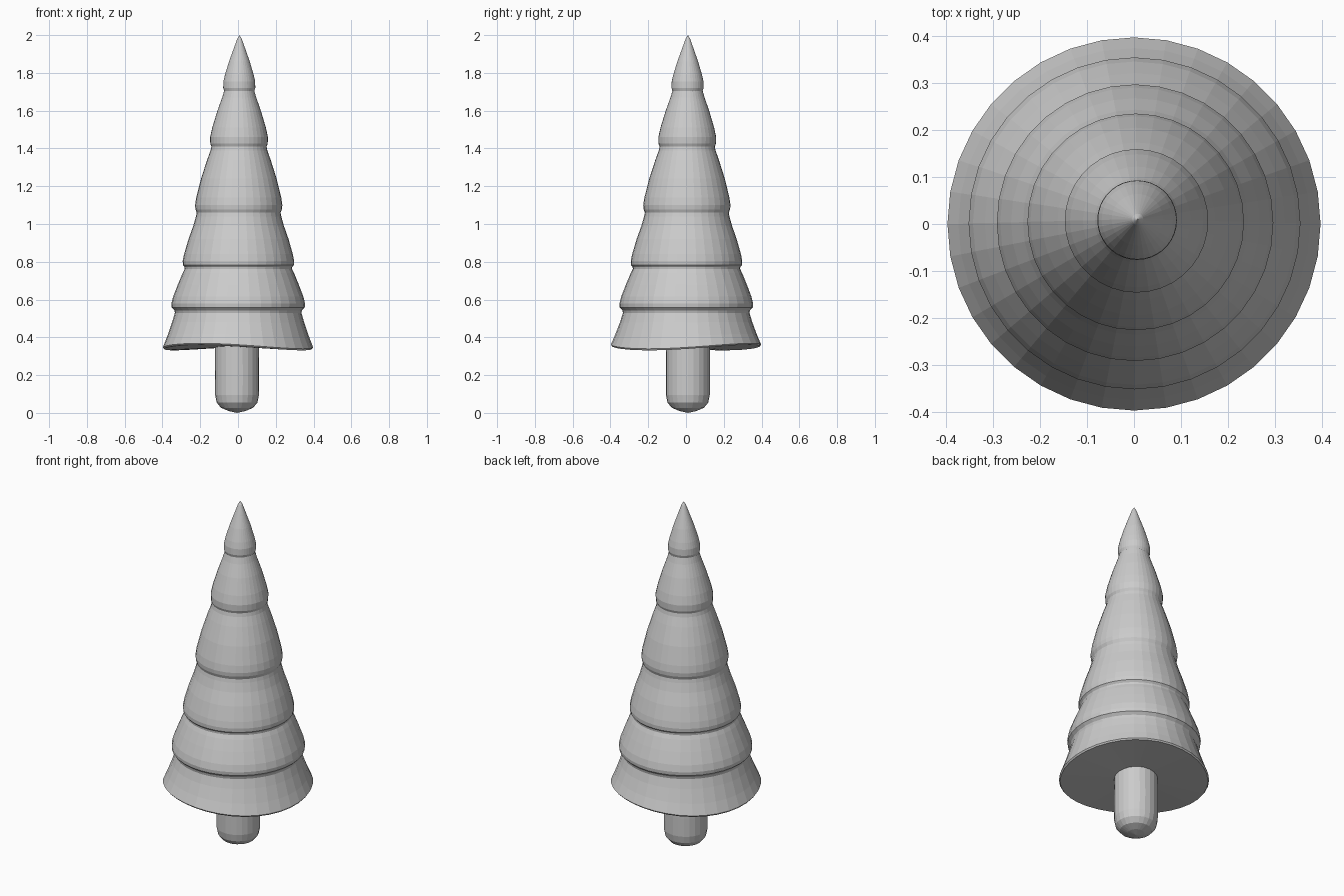
import bpy
import bmesh
import math

cube = bpy.data.objects.get("Cube")
if cube:
    bpy.data.objects.remove(cube, do_unlink=True)

grey = bpy.data.materials.new("plain grey")
grey.use_nodes = True
grey.diffuse_color = (0.6, 0.6, 0.6, 1)
grey.node_tree.nodes["Principled BSDF"].inputs["Base Color"].default_value = (0.6, 0.6, 0.6, 1)


def lathe(name, profile, sides, centre, wave):
    """Turn (radius, z) points around a centre line; zero radius makes a pole."""
    bm = bmesh.new()
    rings = []
    for r, z in profile:
        cx, cy = centre(z)
        if r == 0:
            rings.append([bm.verts.new((cx, cy, z))])
            continue
        ring = []
        for i in range(sides):
            a = math.tau * i / sides
            ring.append(bm.verts.new((cx + r * math.cos(a), cy + r * math.sin(a), z + wave(a, z))))
        rings.append(ring)
    for low, high in zip(rings, rings[1:]):
        for i in range(sides):
            j = (i + 1) % sides
            if len(low) == 1:
                bm.faces.new((low[0], high[j], high[i]))
            elif len(high) == 1:
                bm.faces.new((low[i], low[j], high[0]))
            else:
                bm.faces.new((low[i], low[j], high[j], high[i]))
    bmesh.ops.recalc_face_normals(bm, faces=bm.faces)
    mesh = bpy.data.meshes.new(name)
    bm.to_mesh(mesh)
    bm.free()
    mesh.materials.append(grey)
    obj = bpy.data.objects.new(name, mesh)
    bpy.context.collection.objects.link(obj)
    return obj


def lean(z):
    # The crown leans a little towards its tip
    t = max(0, z - 0.35) / 1.65
    return 0.008 * t, 0.01 * t


def saddle(a, z):
    # The lowest hem dips on two opposite sides
    fade = max(0, 1 - max(0, z - 0.35) / 0.15)
    return -0.015 * fade * math.cos(2 * (a - math.radians(150)))


# Crown: underside, then flared tiers with a groove under each lip
crown_profile = [
    (0, 0.35), (0.392, 0.346), (0.398, 0.354), (0.375, 0.41), (0.35, 0.48), (0.335, 0.53),
    (0.338, 0.543), (0.352, 0.558), (0.354, 0.578), (0.345, 0.615), (0.32, 0.68), (0.295, 0.74),
    (0.284, 0.762), (0.285, 0.772), (0.294, 0.783), (0.295, 0.805), (0.288, 0.84), (0.265, 0.92),
    (0.24, 0.99), (0.226, 1.04), (0.222, 1.06), (0.229, 1.078), (0.231, 1.1), (0.225, 1.14),
    (0.2, 1.24), (0.168, 1.34), (0.15, 1.39), (0.146, 1.41), (0.152, 1.425), (0.153, 1.46),
    (0.142, 1.51), (0.115, 1.6), (0.09, 1.67), (0.08, 1.705), (0.085, 1.72), (0.084, 1.755),
    (0.076, 1.79), (0.055, 1.86), (0.03, 1.93), (0.012, 1.98), (0, 2.0),
]
lathe("crown", crown_profile, 36, lean, saddle)

# Trunk: straight post with a rounded foot
trunk_profile = [
    (0, 0.0), (0.045, 0.01), (0.085, 0.027), (0.108, 0.055), (0.116, 0.095),
    (0.117, 0.2), (0.115, 0.42), (0, 0.42),
]
lathe("trunk", trunk_profile, 24, lambda z: (-0.005, 0.01), lambda a, z: 0)
